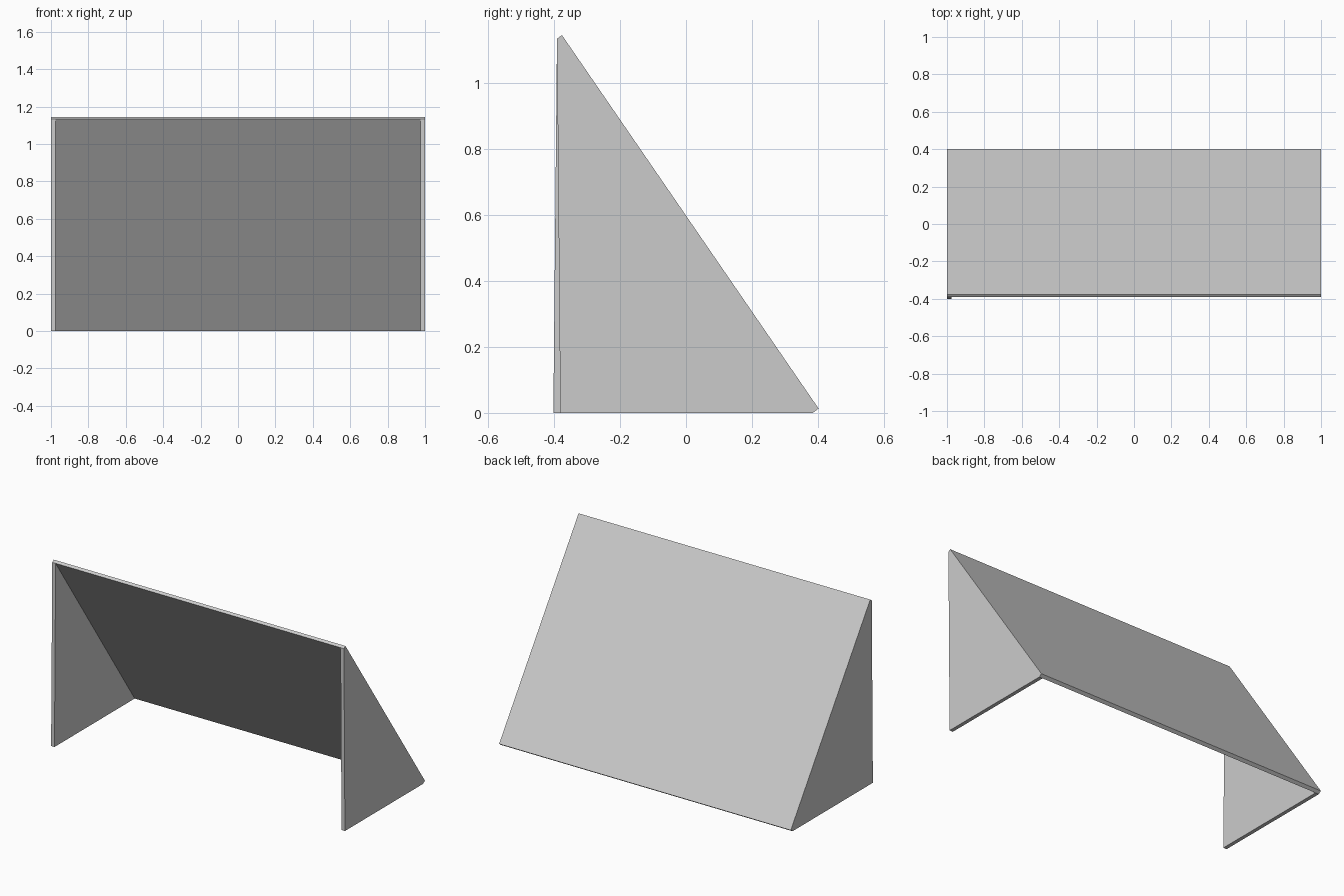
import bpy
import bmesh

if "Cube" in bpy.data.objects:
    bpy.data.objects.remove(bpy.data.objects["Cube"])


def prism(name, profile, x0, x1):
    """Extrude a (y, z) profile along x from x0 to x1."""
    bm = bmesh.new()
    face = bm.faces.new([bm.verts.new((x0, y, z)) for y, z in profile])
    out = bmesh.ops.extrude_face_region(bm, geom=[face])
    moved = [v for v in out["geom"] if isinstance(v, bmesh.types.BMVert)]
    bmesh.ops.translate(bm, verts=moved, vec=(x1 - x0, 0, 0))
    bmesh.ops.recalc_face_normals(bm, faces=bm.faces)
    mesh = bpy.data.meshes.new(name)
    bm.to_mesh(mesh)
    bm.free()
    obj = bpy.data.objects.new(name, mesh)
    bpy.context.collection.objects.link(obj)
    return obj


T = 0.023  # board thickness
top_in, top_out = (-0.391, 1.134), (-0.376, 1.145)
low_out, low_in = (0.402, 0.013), (0.384, 0.0)

# sloping board between the two end boards
prism("sloping_panel", [top_in, top_out, low_out, low_in], -1 + T, 1 - T)

# triangular end boards; the left one reaches slightly further forward
for name, x0, front in (("left_side_panel", -1, -0.402),
                        ("right_side_panel", 1 - T, -0.381)):
    prism(name, [(front, 0), top_in, top_out, low_out, low_in], x0, x0 + T)
